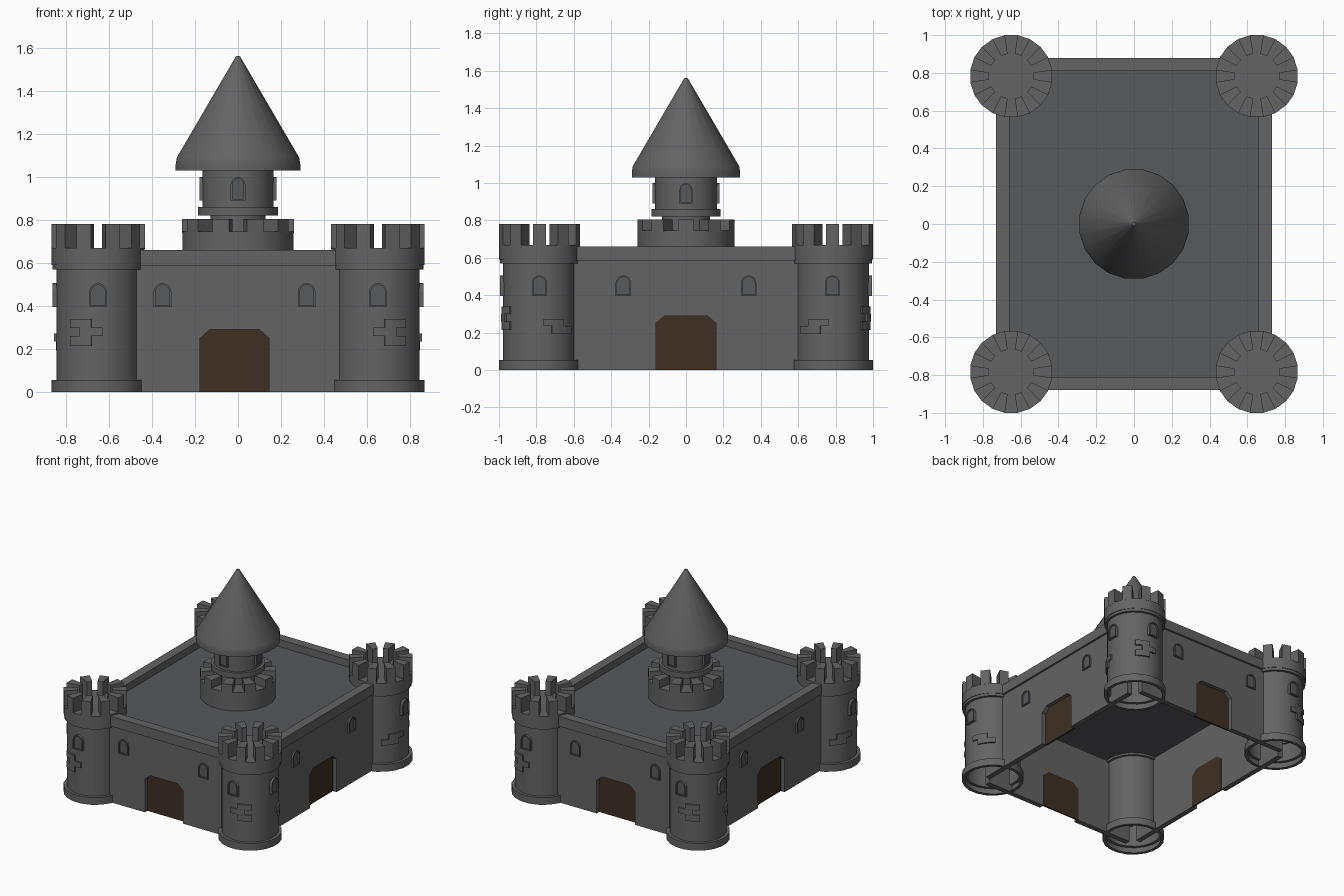
import bpy, bmesh
from math import radians, cos, sin, pi
from mathutils import Matrix, Vector

if "Cube" in bpy.data.objects:
    bpy.data.objects.remove(bpy.data.objects["Cube"])


def material(name, rgb):
    m = bpy.data.materials.new(name)
    m.diffuse_color = (*rgb, 1)
    m.use_nodes = True
    m.node_tree.nodes["Principled BSDF"].inputs["Base Color"].default_value = m.diffuse_color
    return m


STONE = material("dark_stone", (0.125, 0.125, 0.125))
SLATE = material("slate", (0.095, 0.1, 0.108))
WOOD = material("dark_wood", (0.05, 0.028, 0.017))
TX, TY, SIDES = 0.65, 0.783, 20
PHASE = pi / SIDES


def finish(name, bm, mat=STONE, mirror=False, smooth=False):
    bmesh.ops.remove_doubles(bm, verts=bm.verts, dist=1e-5)
    bmesh.ops.recalc_face_normals(bm, faces=bm.faces)
    me = bpy.data.meshes.new(name)
    bm.to_mesh(me)
    bm.free()
    me.materials.append(mat)
    if smooth:
        me.shade_smooth()
        me.set_sharp_from_angle(angle=radians(30))
    ob = bpy.data.objects.new(name, me)
    bpy.context.collection.objects.link(ob)
    if mirror:  # repeat one corner in all four quadrants
        mod = ob.modifiers.new("corners", 'MIRROR')
        mod.use_axis = (True, True, False)
        mod.use_mirror_merge = False
    return ob


def lathe(name, profile, centre=(0, 0), **kw):
    bm = bmesh.new()
    vs = [bm.verts.new((r * cos(PHASE), r * sin(PHASE), z)) for r, z in profile]
    es = [bm.edges.new(p) for p in zip(vs, vs[1:])]
    bmesh.ops.spin(bm, geom=vs + es, axis=(0, 0, 1), cent=(0, 0, 0),
                   steps=SIDES, angle=2 * pi)
    bmesh.ops.translate(bm, verts=bm.verts, vec=(*centre, 0))
    return finish(name, bm, smooth=True, **kw)


def extrude(bm, pts, vec):
    face = bm.faces.new([bm.verts.new(p) for p in pts])
    top = bmesh.ops.extrude_face_region(bm, geom=[face], use_keep_orig=True)
    bmesh.ops.translate(bm, vec=vec,
                        verts=[v for v in top['geom'] if isinstance(v, bmesh.types.BMVert)])


def arc_blocks(name, blocks, centre=(0, 0), **kw):
    """Blocks curved round an axis: (r0, r1, a0, a1, z0, z1, segments)."""
    bm = bmesh.new()
    for r0, r1, a0, a1, z0, z1, n in blocks:
        angs = [radians(a0 + (a1 - a0) * i / n) for i in range(n + 1)]
        ring = [(r1, a) for a in angs] + [(r0, a) for a in reversed(angs)]
        extrude(bm, [(centre[0] + r * cos(a), centre[1] + r * sin(a), z0) for r, a in ring],
                (0, 0, z1 - z0))
    return finish(name, bm, **kw)


def crown(name, r0, r1, z0, z1, **kw):
    step = 360 / SIDES
    arc_blocks(name, [(r0, r1, (i - .5) * step, (i + .5) * step, z0, z1, 1)
                      for i in range(0, SIDES, 2)], **kw)


def side(angle, origin=(0, 0)):
    """Local frame: x along the wall, y up, z outward."""
    a = radians(angle)
    m = Matrix(((-sin(a), 0, cos(a)), (cos(a), 0, sin(a)), (0, 1, 0))).to_4x4()
    return Matrix.Translation((*origin, 0)) @ m


def prism(name, pts, w0, w1, frame, **kw):
    bm = bmesh.new()
    extrude(bm, [(u, v, w0) for u, v in pts], (0, 0, w1 - w0))
    bm.transform(frame)
    return finish(name, bm, **kw)


def arch(u, v0, half, rise):
    top = [(u + half * cos(pi * i / 8), v0 + rise + half * sin(pi * i / 8)) for i in range(9)]
    return [(u - half, v0), (u + half, v0)] + top


def window(u, v0, w, frame, mirror=False, half=.041, rise=.07):
    outer, inner = arch(u, v0, half, rise), arch(u, v0 + .008, half - .008, rise - .008)
    bm = bmesh.new()
    loops = [[bm.verts.new((x, y, d)) for x, y in pts]
             for pts, d in ((outer, w - .03), (outer, w), (inner, w), (inner, w - .01))]
    n = len(outer)
    for a, b in zip(loops, loops[1:]):
        for i in range(n):
            j = (i + 1) % n
            bm.faces.new((a[i], a[j], b[j], b[i]))
    bm.transform(frame)
    finish("window_frame", bm, mirror=mirror)
    prism("window_pane", inner, w - .02, w - .01, frame, mat=SLATE, mirror=mirror)


# Corner towers: hollow shaft, crown, windows and raised bricks
C = (TX, TY)
lathe("corner_tower", [(.195, 0), (.219, 0), (.219, .055), (.197, .055), (.197, .57),
                       (.215, .57), (.215, .59), (.219, .59), (.219, .67), (0, .67)],
      centre=C, mirror=True)
crown("tower_merlons", .12, .2195, .665, .78, centre=C, mirror=True)
for ang in (0, 90):
    window(0, .395, .212, side(ang, C), mirror=True)
arc_blocks("tower_bricks", [
    (.185, .207, 51, 81, .30, .34, 3), (.185, .207, 65, 96, .26, .30, 3),
    (.185, .207, 51, 81, .215, .26, 3),
    (.185, .207, -39, -6, .235, .273, 3), (.185, .207, -55, -19, .193, .235, 3)],
    centre=C, mirror=True)

# Walls with door openings, recessed doors and windows
for ang, dist, half, off in ((-90, .865, TX, -.016), (90, .865, TX, .016),
                             (0, .715, TY, 0), (180, .715, TY, 0)):
    f = side(ang)
    door = [(off - .16, 0), (off - .16, .25), (off - .115, .29),
            (off + .115, .29), (off + .16, .25), (off + .16, 0)]
    prism("wall", [(-half, 0)] + door + [(half, 0), (half, .6), (-half, .6)],
          dist - .04, dist, f)
    prism("door", door, dist - .042, dist - .03, f, mat=WOOD)
    for s in (-1, 1):
        window(off + s * .335, .395, dist + .012, f)

# Parapet around the roof
for ang, d, half in ((-90, .88, .73), (90, .88, .73), (0, .73, .81), (180, .73, .81)):
    prism("parapet", [(-half, .585), (half, .585), (half, .66), (-half, .66)],
          d - .07, d, side(ang))

# Flat roof
bm = bmesh.new()
extrude(bm, [(-.7, -.85, .585), (.7, -.85, .585), (.7, .85, .585), (-.7, .85, .585)], (0, 0, .02))
finish("roof", bm, mat=SLATE)

# Central tower
lathe("keep_base", [(.262, .6), (.262, .745), (0, .745)])
crown("keep_merlons", .16, .2625, .74, .805)
lathe("keep_drum", [(.13, .74), (.13, .82), (.188, .82), (.188, .86),
                    (.168, .86), (.168, 1.04)])
for ang in range(0, 360, 90):
    window(0, .89, .18, side(ang), half=.034, rise=.075)
lathe("keep_cone_roof", [(0, 1.03), (.293, 1.03), (.293, 1.06), (.288, 1.09), (.01, 1.56), (0, 1.563)])
